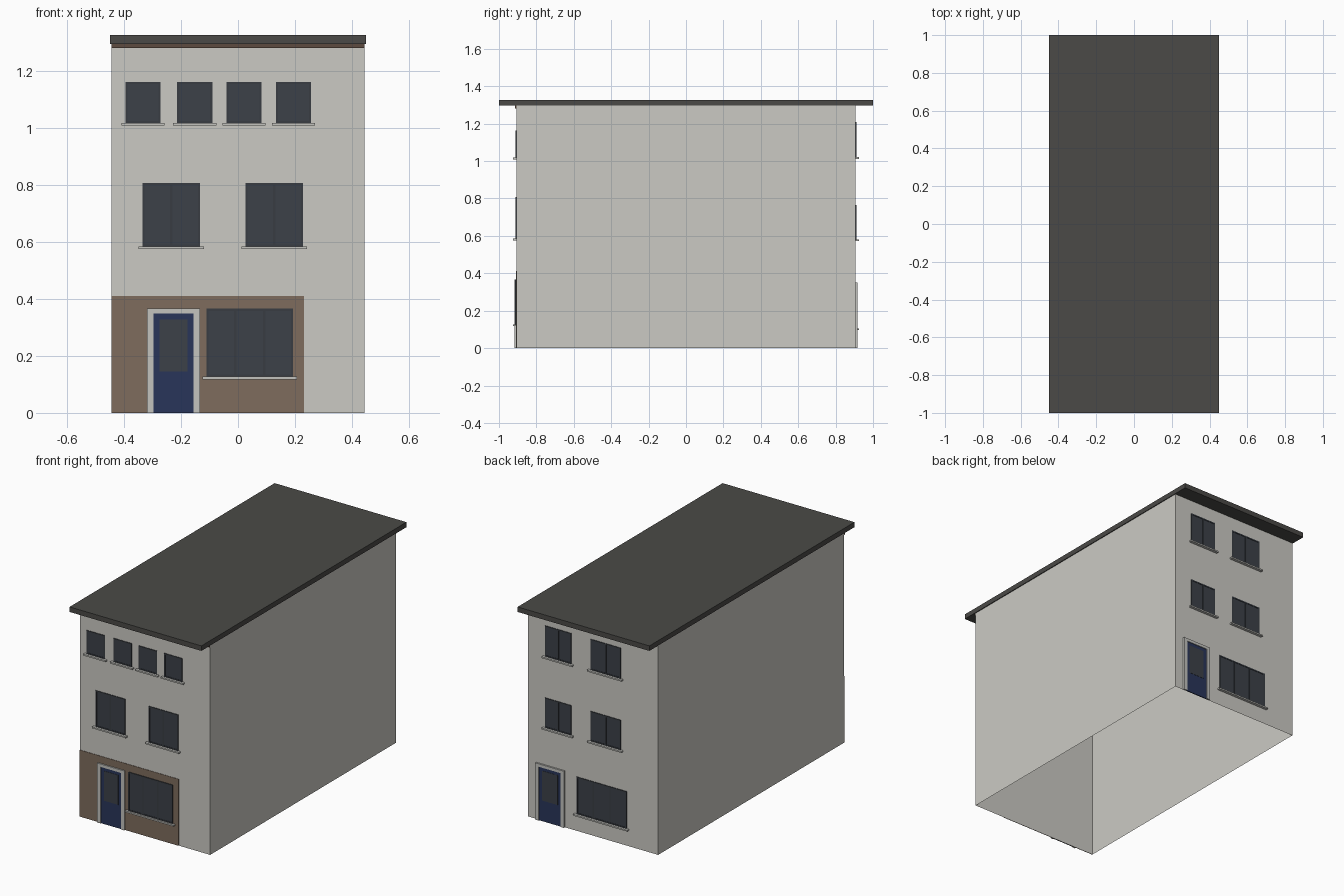
import bpy, bmesh

if "Cube" in bpy.data.objects:
    bpy.data.objects.remove(bpy.data.objects["Cube"])

WALL_X, WALL_Y, WALL_TOP = 0.445, 0.907, 1.296


def material(name, r, g, b):
    m = bpy.data.materials.new(name)
    m.diffuse_color = (r, g, b, 1)
    m.use_nodes = True
    m.node_tree.nodes["Principled BSDF"].inputs["Base Color"].default_value = m.diffuse_color
    return m


WALL = material("render_wall", 0.60, 0.59, 0.55)
ROOF = material("dark_roof", 0.07, 0.068, 0.063)
GLASS = material("dark_glass", 0.045, 0.053, 0.066)
FRAME = material("window_frame", 0.04, 0.046, 0.055)
DOOR = material("blue_door", 0.022, 0.036, 0.10)
BROWN = material("brown_cladding", 0.21, 0.15, 0.11)
TRIM = material("pale_trim", 0.55, 0.55, 0.52)
FASCIA = material("brown_fascia", 0.11, 0.07, 0.05)


def boxes(name, spans, mat, open_ends=False):
    """One object made of boxes given as (x0, x1, y0, y1, z0, z1)."""
    bm = bmesh.new()
    for x0, x1, y0, y1, z0, z1 in spans:
        verts = bmesh.ops.create_cube(bm, size=1)["verts"]
        for v in verts:
            v.co.x = x0 if v.co.x < 0 else x1
            v.co.y = min(y0, y1) if v.co.y < 0 else max(y0, y1)
            v.co.z = z0 if v.co.z < 0 else z1
    if open_ends:
        bm.normal_update()
        ends = [f for f in bm.faces if abs(f.normal.z) > 0.5]
        bmesh.ops.delete(bm, geom=ends, context="FACES")
    me = bpy.data.meshes.new(name)
    bm.to_mesh(me)
    bm.free()
    me.materials.append(mat)
    ob = bpy.data.objects.new(name, me)
    bpy.context.collection.objects.link(ob)
    return ob


def on_wall(name, side, rects, depth, mat):
    """Flat pieces (x0, x1, z0, z1) standing proud of the front (-1) or back (1) wall."""
    ya, yb = side * (WALL_Y + 0.0005), side * (WALL_Y + depth)
    return boxes(name, [(x0, x1, ya, yb, z0, z1) for x0, x1, z0, z1 in rects], mat)


def window(name, side, x0, x1, z0, z1, panes=1, base=0.0):
    on_wall(name + "_glass", side, [(x0, x1, z0, z1)], base + 0.002, GLASS)
    t = 0.008
    bars = [(x0, x0 + t, z0, z1), (x1 - t, x1, z0, z1),
            (x0 + t, x1 - t, z0, z0 + t), (x0 + t, x1 - t, z1 - t, z1)]
    for i in range(1, panes):
        c = x0 + (x1 - x0) * i / panes
        bars.append((c - t / 2, c + t / 2, z0 + t, z1 - t))
    on_wall(name + "_frame", side, bars, base + 0.004, FRAME)
    on_wall(name + "_sill", side, [(x0 - 0.014, x1 + 0.014, z0 - 0.008, z0 + 0.001)],
            0.018, TRIM)


def door(name, side, x0, x1, top):
    t, h = 0.023, 0.018
    on_wall(name + "_surround", side, [(x0, x0 + t, 0, top), (x1 - t, x1, 0, top),
                                       (x0 + t, x1 - t, top - h, top)], 0.011, TRIM)
    a, b, c = x0 + t, x1 - t, top - h
    on_wall(name + "_leaf", side, [(a, b, 0, c)], 0.006, DOOR)
    on_wall(name + "_glass", side, [(a + 0.021, b - 0.021, c - 0.204, c - 0.021)],
            0.0075, GLASS)


# Open-bottomed wall shell and flat overhanging roof
boxes("walls", [(-WALL_X, WALL_X, -WALL_Y, WALL_Y, 0, WALL_TOP)], WALL, open_ends=True)
boxes("roof", [(-0.45, 0.45, -1, 1, WALL_TOP, 1.327)], ROOF)

# Front cladding and fascia
on_wall("ground_floor_cladding", -1, [(-WALL_X, 0.231, 0, 0.411)], 0.003, BROWN)
on_wall("front_fascia", -1, [(-WALL_X, WALL_X, 1.282, WALL_TOP)], 0.006, FASCIA)

# Front openings
for i, x in enumerate((-0.396, -0.214, -0.041, 0.133)):
    window(f"front_top_window_{i + 1}", -1, x, x + 0.124, 1.017, 1.163)
for i, x in enumerate((-0.336, 0.026)):
    window(f"front_middle_window_{i + 1}", -1, x, x + 0.203, 0.584, 0.808, 2)
window("front_shop_window", -1, -0.111, 0.194, 0.126, 0.366, 3, 0.003)
door("front_door", -1, -0.319, -0.134, 0.367)

# Back openings
for level, z0, z1 in (("top", 1.02, 1.21), ("middle", 0.58, 0.765)):
    window(f"back_{level}_window_1", 1, 0.146, 0.326, z0, z1, 2)
    window(f"back_{level}_window_2", 1, -0.192, 0.016, z0, z1, 2)
window("back_ground_window", 1, -0.232, 0.110, 0.105, 0.335, 3)
door("back_door", 1, 0.192, 0.387, 0.35)
